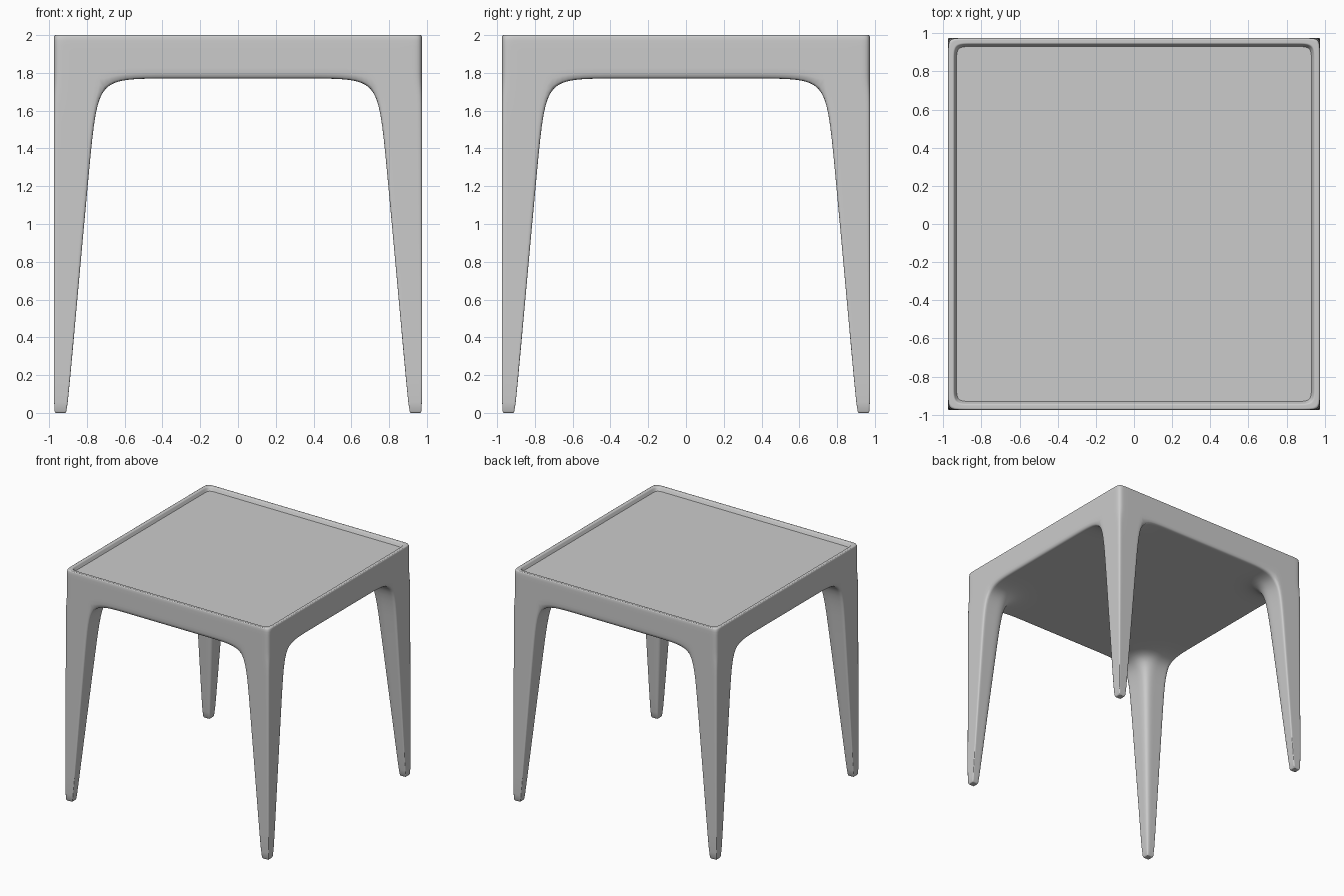
import bpy, bmesh

if "Cube" in bpy.data.objects:
    bpy.data.objects.remove(bpy.data.objects["Cube"])

# Cage heights, and for each height the half-widths: outer face, leg middle, leg inner, span
O = 0.975
Z = [0.0, 1.44, 1.77, 2.0]
COLS = [(O, 0.94, 0.905, 0.47), (O, 0.87, 0.775, 0.47),
        (O, 0.86, 0.74, 0.47), (O, 0.86, 0.74, 0.47)]
N = 7  # cells per side


def coord(i, k):
    return -COLS[k][i] if i < 4 else COLS[k][7 - i]


def filled(i, j, k):
    if not (0 <= i < N and 0 <= j < N and 0 <= k < 3):
        return False
    corner = (i < 2 or i > 4) and (j < 2 or j > 4)
    return k == 2 or corner


# Smooth one-piece table cage: slab layer plus four corner legs
bm = bmesh.new()
verts = {}


def vert(key):
    if key not in verts:
        i, j, k = key
        verts[key] = bm.verts.new((coord(i, k), coord(j, k), Z[k]))
    return verts[key]


for i in range(N):
    for j in range(N):
        for k in range(3):
            if not filled(i, j, k):
                continue
            for axis in range(3):
                for side in (0, 1):
                    near = [i, j, k]
                    near[axis] += 1 if side else -1
                    if filled(*near):
                        continue
                    quad = []
                    for a, b in ((0, 0), (1, 0), (1, 1), (0, 1)):
                        p = [i, j, k]
                        p[axis] += side
                        p[(axis + 1) % 3] += a
                        p[(axis + 2) % 3] += b
                        quad.append(vert(tuple(p)))
                    bm.faces.new(quad if side else quad[::-1])
bm.normal_update()


def on_shell(face):
    cos = [v.co for v in face.verts]
    return (any(all(abs(abs(c[ax]) - O) < 1e-4 for c in cos) for ax in (0, 1))
            or all(c.z < 1e-4 for c in cos))


# Soft creases on outer corners, opening edges and feet
crease = bm.edges.layers.float.new("crease_edge")
for e in bm.edges:
    if any(on_shell(f) for f in e.link_faces) and e.calc_face_angle(0) > 0.7:
        e[crease] = 0.45
        if e.verts[0].co.z + e.verts[1].co.z > 3.7 and abs(e.verts[0].co.z - e.verts[1].co.z) > 0.1:
            e[crease] = 0.3


def border(faces):
    inside = set(faces)
    return [e for f in faces for e in f.edges
            if any(g not in inside for g in e.link_faces)]


# Raised rim and sunken top panel
top = [f for f in bm.faces if all(v.co.z > 1.999 for v in f.verts)]
bmesh.ops.inset_region(bm, faces=top, thickness=0.03, use_even_offset=True)
for e in border(top):
    e[crease] = 0.45
bmesh.ops.inset_region(bm, faces=top, thickness=0.015, depth=0.0, use_even_offset=True)
for v in {v for f in top for v in f.verts}:
    v.co.z = 1.97
for e in border(top):
    e[crease] = 1.0
    e.smooth = False

for f in bm.faces:
    f.smooth = True
mesh = bpy.data.meshes.new("table")
bm.to_mesh(mesh)
bm.free()
table = bpy.data.objects.new("table", mesh)
bpy.context.collection.objects.link(table)
sub = table.modifiers.new("smooth", "SUBSURF")
sub.levels = sub.render_levels = 3
